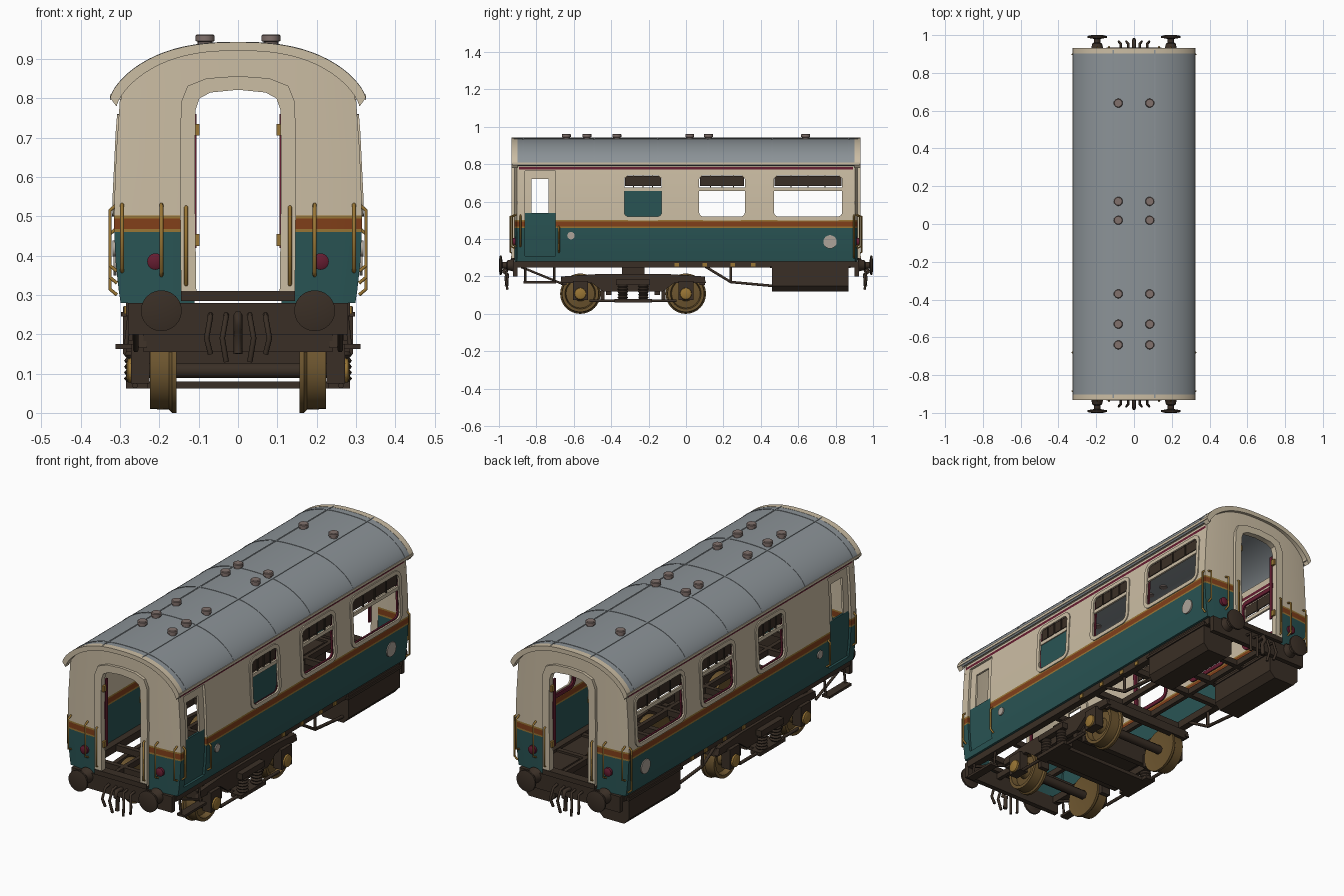
import bpy, bmesh, math
from mathutils import Vector

if "Cube" in bpy.data.objects:
    bpy.data.objects.remove(bpy.data.objects["Cube"])

def material(name, r, g, b):
    m = bpy.data.materials.new(name)
    m.diffuse_color = (r, g, b, 1)
    m.use_nodes = True
    m.node_tree.nodes["Principled BSDF"].inputs["Base Color"].default_value = m.diffuse_color
    return m

CREAM = material("cream", .60, .51, .37)
TEAL = material("teal", .022, .088, .088)
GREY = material("roof_grey", .26, .29, .31)
BROWN = material("dark_brown", .042, .028, .019)
ORANGE = material("burnt_orange", .22, .05, .010)
GOLD = material("gold", .32, .18, .035)
WHEEL = material("wheel_ochre", .15, .09, .028)
MAROON = material("maroon", .13, .012, .03)
VENT = material("vent_pink_grey", .22, .165, .15)
DISC = material("pale_disc", .42, .37, .32)

def finish(bm, name, mats, angle=35):
    bmesh.ops.recalc_face_normals(bm, faces=bm.faces)
    me = bpy.data.meshes.new(name)
    bm.to_mesh(me)
    bm.free()
    for m in mats:
        me.materials.append(m)
    me.shade_smooth()
    me.set_sharp_from_angle(angle=math.radians(angle))
    ob = bpy.data.objects.new(name, me)
    bpy.context.collection.objects.link(ob)
    return ob

def sheet(name, us, vs, pos, mats, pick=lambda u, v: 0):
    """Thick panel from a grid; pick gives a material per cell or None for a hole."""
    bm = bmesh.new()
    cache = {}
    def vert(i, j, w):
        if (i, j, w) not in cache:
            cache[i, j, w] = bm.verts.new(pos(us[i], vs[j], w))
        return cache[i, j, w]
    cells = {}
    for i in range(len(us) - 1):
        for j in range(len(vs) - 1):
            k = pick((us[i] + us[i+1]) / 2, (vs[j] + vs[j+1]) / 2)
            if k is not None:
                cells[i, j] = k
    for (i, j), k in cells.items():
        c = [(i, j), (i+1, j), (i+1, j+1), (i, j+1)]
        quads = [[vert(*p, w) for p in c] for w in (0, 1)]
        for n, (di, dj) in enumerate([(0, -1), (1, 0), (0, 1), (-1, 0)]):
            if (i + di, j + dj) not in cells:
                a, b = c[n], c[(n+1) % 4]
                quads.append([vert(*a, 0), vert(*b, 0), vert(*b, 1), vert(*a, 1)])
        for q in quads:
            bm.faces.new(q).material_index = k
    return finish(bm, name, mats)

def prism(name, mat, pts, axis, a, b):
    bm = bmesh.new()
    at = (lambda p, t: (t, p[0], p[1])) if axis == 'x' else (lambda p, t: (p[0], t, p[1]))
    lo, hi = ([bm.verts.new(at(p, t)) for p in pts] for t in (a, b))
    bm.faces.new(lo)
    bm.faces.new(hi)
    for i in range(len(pts)):
        j = (i + 1) % len(pts)
        bm.faces.new([lo[i], lo[j], hi[j], hi[i]])
    return finish(bm, name, [mat])

def box(name, mat, x0, x1, y0, y1, z0, z1):
    return prism(name, mat, [(x0, z0), (x1, z0), (x1, z1), (x0, z1)], 'y', y0, y1)

def lathe(name, mat, prof, loc, axis=(0, 0, 1), n=24):
    bm = bmesh.new()
    q = Vector(axis).to_track_quat('Z', 'Y')
    rings = [[bm.verts.new(Vector(loc) + q @ Vector((r * math.cos(t), r * math.sin(t), h)))
              for t in (2 * math.pi * i / n for i in range(n))] for r, h in prof]
    for a, b in zip(rings, rings[1:]):
        for i in range(n):
            bm.faces.new([a[i], a[(i+1) % n], b[(i+1) % n], b[i]])
    bm.faces.new(rings[0])
    bm.faces.new(rings[-1])
    return finish(bm, name, [mat])

def rod(name, mat, pts, r=.006):
    cu = bpy.data.curves.new(name, 'CURVE')
    cu.dimensions = '3D'
    cu.bevel_depth, cu.bevel_resolution, cu.use_fill_caps = r, 1, True
    sp = cu.splines.new('POLY')
    sp.points.add(len(pts) - 1)
    for p, co in zip(sp.points, pts):
        p.co = (*co, 1)
    cu.materials.append(mat)
    bpy.context.collection.objects.link(bpy.data.objects.new(name, cu))

def roof_z(x):
    return .80 + .142 * max(0, 1 - (abs(x) / .325) ** 2.5) ** .7

def wall_x(z):
    return .315 - .16 * (z - .48) ** 2 - (.25 * (.48 - z) ** 2 if z < .48 else 0)

def end_y(x):
    return .918 - .014 * (abs(x) / .31) ** 3

BODY = [TEAL, GOLD, ORANGE, CREAM, MAROON]
def livery(z):
    for top, k in ((.46, 0), (.468, 1), (.494, 2), (.502, 1), (.772, 3), (.786, 4)):
        if z < top:
            return k
    return 3

# side walls with window and door openings
WINDOWS = [(-.33, -.13), (.07, .315), (.47, .835)]
DOOR = (-.862, -.698)
ys = sorted([-.904, .904, *DOOR] + [y + d for w in WINDOWS for y, d in zip(w, (-.006, .006))])
zs = [.28, .31, .38, .46, .468, .494, .502, .514, .6, .68, .746, .765, .772, .786, .815]
def side_cell(y, z):
    if DOOR[0] < y < DOOR[1] and .31 < z < .765:
        return None
    if .514 < z < .746 and any(a < y < b for a, b in WINDOWS):
        return None
    return livery(z)

def ring_point(i, v, y0, y1, z0, z1, width):
    """Point i of 32 around a rounded rectangle, v moving from inner to outer edge."""
    t = 2 * math.pi * ((i % 32) // 8 * 8 + (i % 8) * 8 / 7) / 32
    r, rr = .025, .025 + v * width
    sy = 1 if (i % 32) // 8 in (0, 3) else -1
    sz = 1 if (i % 32) // 8 in (0, 1) else -1
    return ((y0 + y1) / 2 + sy * ((y1 - y0) / 2 - r) + rr * math.cos(t),
            (z0 + z1) / 2 + sz * ((z1 - z0) / 2 - r) + rr * math.sin(t))

for s in (-1, 1):
    sheet("side_wall", ys, zs, lambda y, z, w: (s * (wall_x(z) - .012 * w), y, z), BODY, side_cell)
    # recessed door with window opening
    sheet("side_door", [-.868, -.825, -.735, -.692], [.30, .42, .54, .72, .77],
          lambda y, z, w: (s * (wall_x(z) - .014 - .01 * w), y, z), [TEAL, CREAM],
          lambda y, z: None if .54 < z < .72 and -.825 < y < -.735 else int(z > .54))
    # window frames, transoms and vent panels
    for y0, y1 in WINDOWS:
        for name, mat, near, far in (("window_frame", CREAM, .005, -.004), ("inner_window_frame", MAROON, -.009, -.018)):
            def ring(i, v, w):
                y, z = ring_point(i, v, y0, y1, .52, .74, .02)
                return s * (wall_x(z) + (far if w else near)), y, z
            sheet(name, range(33), [0, 1], ring, [mat])
        box("window_transom", CREAM, s*.299, s*.309, y0, y1, .658, .676)
        box("window_vent_panel", BROWN, s*.298, s*.303, y0 + .004, y1 - .004, .684, .737)
        for k in range(1, 4):
            y = y0 + (y1 - y0) * k / 4
            box("vent_divider", BROWN, s*.297, s*.307, y - .003, y + .003, .676, .74)
    # gutter, round plates and door handrails
    box("gutter", CREAM, s*.296, s*.325, -.928, .928, .797, .81)
    lathe("round_plate", DISC, [(.036, -.004), (.036, .004)], (s*.313, .77, .385), (s, 0, 0))
    lathe("small_round_plate", DISC, [(.02, -.004), (.02, .004)], (s*.315, -.615, .418), (s, 0, 0))
    for y, z0, z1 in ((-.885, .36, .53), (-.68, .33, .47), (.898, .30, .53)):
        rod("side_handrail", GOLD, [(s*.308, y, z0), (s*.326, y, z0 + .015), (s*.326, y, z1 - .015), (s*.308, y, z1)], .005)
box("frosted_window", TEAL, .299, .304, -.33, -.13, .518, .66)

# roof shell, seams and vents
rx = [-.325 * math.cos(math.pi * i / 36) for i in range(37)]
sheet("roof", rx, [-.925, .925], lambda x, y, w: (x * (1 - .03 * w), y, roof_z(x) - .01 * w), [GREY])
for y in (-.87, -.49, -.15, .12, .46, .87):
    sheet("roof_seam", rx, [y - .004, y + .004], lambda x, v, w: (x, v, roof_z(x) + .002 - .006 * w), [GREY])
for x in (-.11, .11):
    box("roof_long_seam", GREY, x - .003, x + .003, -.92, .92, roof_z(x) - .006, roof_z(x) + .002)
    for y in (.64, .12, .02, -.37, -.53, -.64):
        lathe("roof_vent", VENT, [(.019, -.01), (.019, .01), (.024, .012), (.024, .026), (.02, .029)],
              (x * .76, y, .934), n=16)

# carriage ends
INNER = [(.106, .30), (.11, .60), (.108, .77), (.098, .80), (.07, .815), (0, .822)]
OUTER = [(.145, .30), (.148, .60), (.145, .79), (.128, .832), (.08, .851), (0, .857)]
INNER += [(-x, z) for x, z in INNER[-2::-1]]
OUTER += [(-x, z) for x, z in OUTER[-2::-1]]
ex = [.115, .15, .19, .23, .26, .285, .31]
ex = [-x for x in ex[::-1]] + [-.06, 0, .06] + ex
for e in (-1, 1):
    sheet("end_wall", ex, [.28, .46, .468, .494, .502, .65, .825, 1],
          lambda x, z, w: (x * (wall_x(min(z, .8)) / .31), e * (end_y(x) - .012 * w), roof_z(x) - .006 if z == 1 else z),
          BODY, lambda x, z: None if abs(x) < .115 and z < .825 else (3 if z > .502 else livery(z)))
    sheet("roof_end_rim", rx, [0, 1],
          lambda x, v, w: (x * (1 - .05 * v), e * (.932 - .03 * w), roof_z(x) - .022 * v + .001), [CREAM])
    def arch(i, v, w):
        x, z = (INNER, OUTER)[v][i]
        return x, e * (.932 - .03 * w), z
    sheet("gangway_frame", range(11), [0, 1], arch, [CREAM])
    box("threshold", BROWN, -.145, .145, e*.89, e*.935, .285, .31)
    for s in (-1, 1):
        # end handrails, lamps and hinges
        for x, z0, z1 in ((.132, .32, .53), (.195, .35, .53), (.295, .36, .53)):
            y = end_y(x)
            rod("end_handrail", GOLD, [(s*x, e*y, z0), (s*x, e*(y + .022), z0 + .01),
                                       (s*x, e*(y + .022), z1 - .01), (s*x, e*y, z1)], .005)
        lathe("end_lamp", MAROON, [(.021, -.01), (.021, .012), (.015, .016)], (s*.21, e*.914, .385), (0, e, 0))
        for z in (.44, .72):
            box("gangway_hinge", GOLD, s*.098, s*.11, e*.905, e*.925, z - .015, z + .015)
        box("gangway_lining", MAROON, s*.105, s*.112, e*.885, e*.903, .42, .76)
        # buffers
        lathe("buffer", BROWN, [(.04, 0), (.032, .008), (.026, .035), (.018, .04), (.018, .06), (.052, .066),
                                (.052, .075), (.03, .08)], (s*.195, e*.92, .26), (0, e, 0))
        # hoses
        for x, low in ((.03, .13), (.07, .15)):
            rod("brake_hose", BROWN, [(s*x, e*.92, .25), (s*x, e*.955, .245), (s*(x + .01), e*.965, .19),
                                      (s*x, e*.955, low)], .007)
    box("buffer_beam", BROWN, -.28, .28, e*.90, e*.925, .20, .28)
    rod("coupling_hook", BROWN, [(0, e*.92, .245), (0, e*.965, .25), (0, e*.975, .225), (0, e*.955, .21), (0, e*.96, .15)], .011)

# open underframe
for y in (-.78, -.6, -.28, .02, .3, .46, .66, .87):
    box("cross_member", BROWN, -.27, .27, y - .012, y + .012, .25, .28)
for s in (-1, 1):
    box("solebar", BROWN, s*.25, s*.285, -.9, .9, .247, .284)
    box("centre_sill", BROWN, s*.08, s*.10, -.9, .9, .25, .28)
    for y in (-.05, .1, .25, .36):
        box("solebar_bracket", GOLD, s*.284, s*.29, y - .012, y + .012, .252, .272)
    # equipment boxes
    prism("equipment_box", BROWN, [(s*.12, .27), (s*.12, .15), (s*.15, .12), (s*.265, .12), (s*.292, .15), (s*.292, .27)], 'y', .46, .87)
    box("equipment_box_lid", BROWN, s*.115, s*.298, .45, .88, .245, .257)
    rod("truss_rod", BROWN, [(s*.26, .1, .255), (s*.26, .24, .17), (s*.26, .46, .15)], .008)
    rod("truss_post", BROWN, [(s*.26, .24, .25), (s*.26, .24, .17)], .008)
    rod("brace", BROWN, [(s*.26, -.88, .25), (s*.26, -.66, .16)], .007)
    # footstep below door
    box("footstep", BROWN, s*.27, s*.312, -.87, -.695, .163, .175)
    for y in (-.86, -.705):
        rod("step_hanger", BROWN, [(s*.275, y, .26), (s*.285, y, .168)], .006)

# bogie
C = -.283
SIDE = [(-.39, .165), (-.38, .2), (-.2, .212), (.2, .212), (.38, .2), (.39, .165),
        (.22, .165), (.16, .12), (-.16, .12), (-.22, .165)]
for s in (-1, 1):
    prism("bogie_side_frame", BROWN, [(C + y, z) for y, z in SIDE], 'x', s*.233, s*.255)
    box("spring_plank_end", BROWN, s*.23, s*.285, C - .1, C + .1, .062, .08)
    box("bolster_end", BROWN, s*.2, s*.285, C - .09, C + .09, .155, .185)
    for d in (-.055, .055):
        lathe("coil_spring", BROWN, [(.022 + .006 * (k % 2), .08 + k * .0075) for k in range(11)], (s*.262, C + d, 0), n=12)
    for d in (-.282, .282):
        y = C + d
        lathe("wheel", WHEEL, [(.03, -.03), (.085, -.03), (.108, -.034), (.108, -.022), (.1, -.015), (.098, .034),
                               (.082, .034), (.076, .006), (.04, .012), (.035, .03), (.02, .03)],
              (s*.19, y, .108), (s, 0, 0), 32)
        box("axle_box", BROWN, s*.225, s*.272, y - .04, y + .04, .075, .175)
        lathe("axle_cap", GOLD, [(.032, 0), (.03, .01), (.02, .014)], (s*.27, y, .108), (s, 0, 0), 16)
        k = 1 if d < 0 else -1
        box("brake_block", BROWN, s*.165, s*.215, y + k*.108, y + k*.13, .07, .14)
        rod("brake_hanger", BROWN, [(s*.19, y + k*.12, .1), (s*.19, y + k*.135, .21)], .008)
        rod("spring_link", BROWN, [(s*.262, y + k*.05, .07), (s*.262, C - k*.1, .07)], .008)
for d in (-.282, .282):
    rod("axle", BROWN, [(-.23, C + d, .108), (.23, C + d, .108)], .022)
for d in (-.37, -.13, .13, .37):
    box("bogie_transom", BROWN, -.24, .24, C + d - .015, C + d + .015, .155 if abs(d) > .2 else .10, .2)
box("bolster", BROWN, -.22, .22, C - .06, C + .06, .15, .25)
box("spring_plank", BROWN, -.24, .24, C - .07, C + .07, .062, .08)
